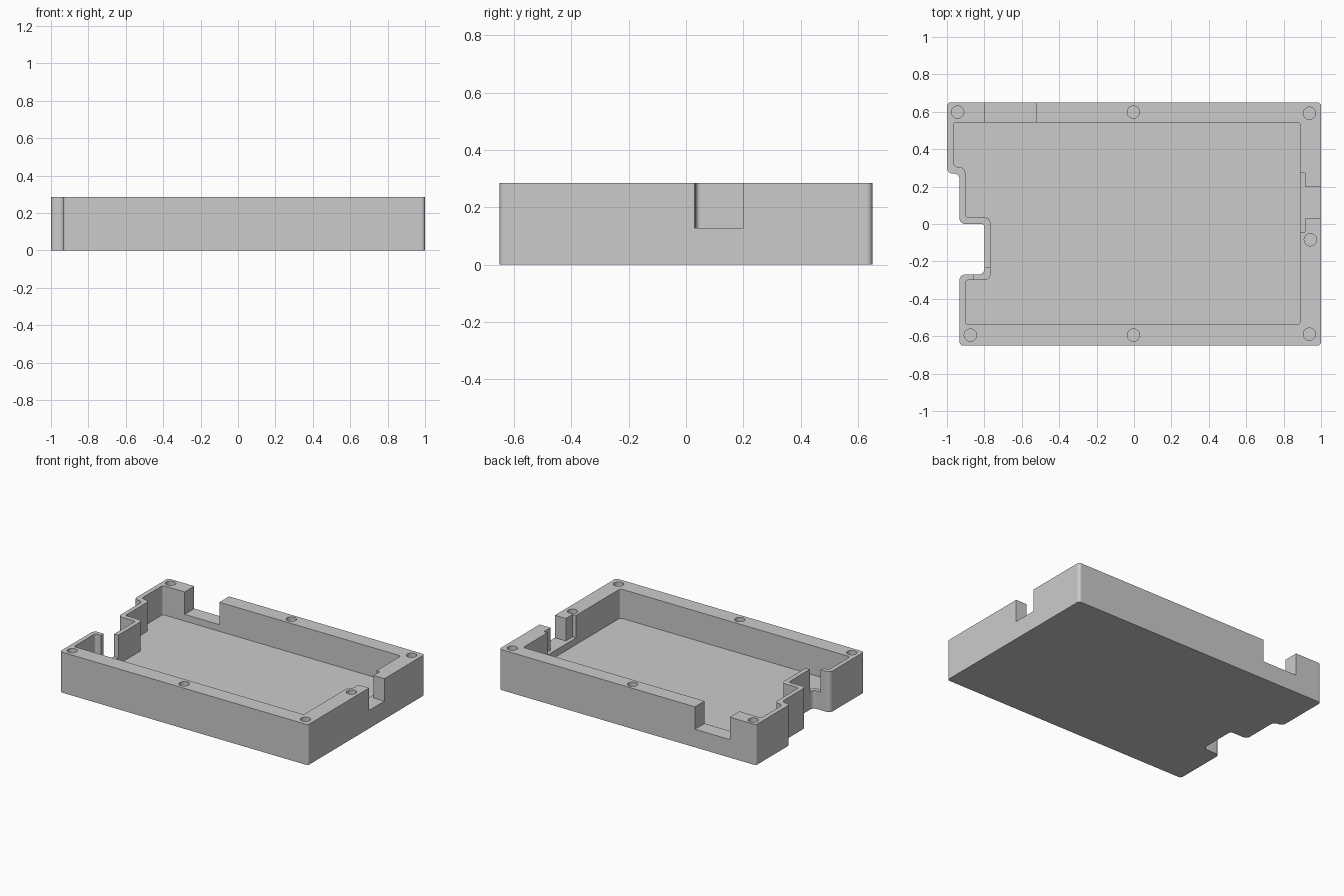
import bpy
import bmesh
from math import cos, sin, pi
from mathutils import Vector

cube = bpy.data.objects.get("Cube")
if cube:
    bpy.data.objects.remove(cube, do_unlink=True)

HEIGHT = 0.285
FLOOR = 0.08
LEDGE = 0.127     # bottom of every port opening
TOP = HEIGHT + 0.1

grey = bpy.data.materials.new("light grey plastic")
grey.use_nodes = True
colour = (0.6, 0.6, 0.6, 1)
grey.diffuse_color = colour
grey.node_tree.nodes["Principled BSDF"].inputs["Base Color"].default_value = colour


def rounded(corners, steps=8):
    """Fillet each (x, y, radius) corner, convex or concave."""
    out = []
    for i, (x, y, r) in enumerate(corners):
        p = Vector((x, y))
        a = (Vector(corners[i - 1][:2]) - p).normalized()
        b = (Vector(corners[(i + 1) % len(corners)][:2]) - p).normalized()
        centre = p + (a + b) * r          # all corners are square
        for k in range(steps + 1):
            t = k / steps * pi / 2
            out.append(centre - b * r * cos(t) - a * r * sin(t))
    return out


def prism(name, outline, z0, z1):
    """Extrude a flat outline from z0 to z1."""
    bm = bmesh.new()
    face = bm.faces.new([bm.verts.new((x, y, z0)) for x, y in outline])
    ext = bmesh.ops.extrude_face_region(bm, geom=[face])
    verts = [v for v in ext["geom"] if isinstance(v, bmesh.types.BMVert)]
    bmesh.ops.translate(bm, verts=verts, vec=(0, 0, z1 - z0))
    bmesh.ops.recalc_face_normals(bm, faces=bm.faces)
    mesh = bpy.data.meshes.new(name)
    bm.to_mesh(mesh)
    bm.free()
    mesh.materials.append(grey)
    obj = bpy.data.objects.new(name, mesh)
    bpy.context.collection.objects.link(obj)
    return obj


def cut(target, outline, z0):
    """Subtract an outline from above, down to z0."""
    cutter = prism("cutter", outline, z0, TOP)
    cutter.hide_render = True
    mod = target.modifiers.new("cut", "BOOLEAN")
    mod.operation = "DIFFERENCE"
    mod.solver = "EXACT"
    mod.object = cutter
    bpy.context.view_layer.objects.active = target
    bpy.ops.object.modifier_apply(modifier=mod.name)
    bpy.data.objects.remove(cutter, do_unlink=True)


def rect(x0, x1, y0, y1):
    return [(x0, y0), (x1, y0), (x1, y1), (x0, y1)]


def circle(x, y, r, n=32):
    return [(x + r * cos(2 * pi * k / n), y + r * sin(2 * pi * k / n)) for k in range(n)]


# Outer body with the stepped, recessed side
S, M, L = 0.015, 0.02, 0.03
body = [(1, -0.65, M), (1, 0.65, M), (-1, 0.65, M), (-1, 0.27, L),
        (-0.933, 0.27, L), (-0.933, 0, L), (-0.8, 0, S),
        (-0.8, -0.27, L), (-0.933, -0.27, L), (-0.933, -0.65, M)]
tray = prism("enclosure_tray", rounded(body), 0, HEIGHT)

# Cavity following the same steps
cavity = [(0.888, -0.537, S), (0.888, 0.543, S), (-0.966, 0.543, S), (-0.966, 0.303, L),
          (-0.902, 0.303, L), (-0.902, 0.035, S), (-0.768, 0.035, L),
          (-0.768, -0.3, L), (-0.902, -0.3, S), (-0.902, -0.537, S)]
cut(tray, rounded(cavity), FLOOR)

# Port openings: back wall, stepped port in the side wall, thin wall corner
side_port = [(0.8, -0.043), (0.915, -0.043), (0.915, 0.03), (1.1, 0.03),
             (1.1, 0.2), (0.915, 0.2), (0.915, 0.272), (0.8, 0.272)]
cut(tray, rect(-0.796, -0.525, 0.5, 0.75), LEDGE)
cut(tray, side_port, LEDGE)
cut(tray, rect(-0.858, -0.74, -0.33, -0.235), LEDGE)

# Blind screw holes in the rim
for x, y in [(-0.943, 0.598), (-0.003, 0.598), (0.938, 0.592), (0.943, -0.084),
             (0.938, -0.589), (-0.003, -0.594), (-0.875, -0.594)]:
    cut(tray, circle(x, y, 0.033), FLOOR)

# Smooth the fillets, keep the edges sharp and the walls flat
bpy.ops.object.select_all(action="DESELECT")
tray.select_set(True)
bpy.context.view_layer.objects.active = tray
bpy.ops.object.shade_smooth_by_angle(angle=pi / 6)
weighted = tray.modifiers.new("flat_walls", "WEIGHTED_NORMAL")
weighted.keep_sharp = True
